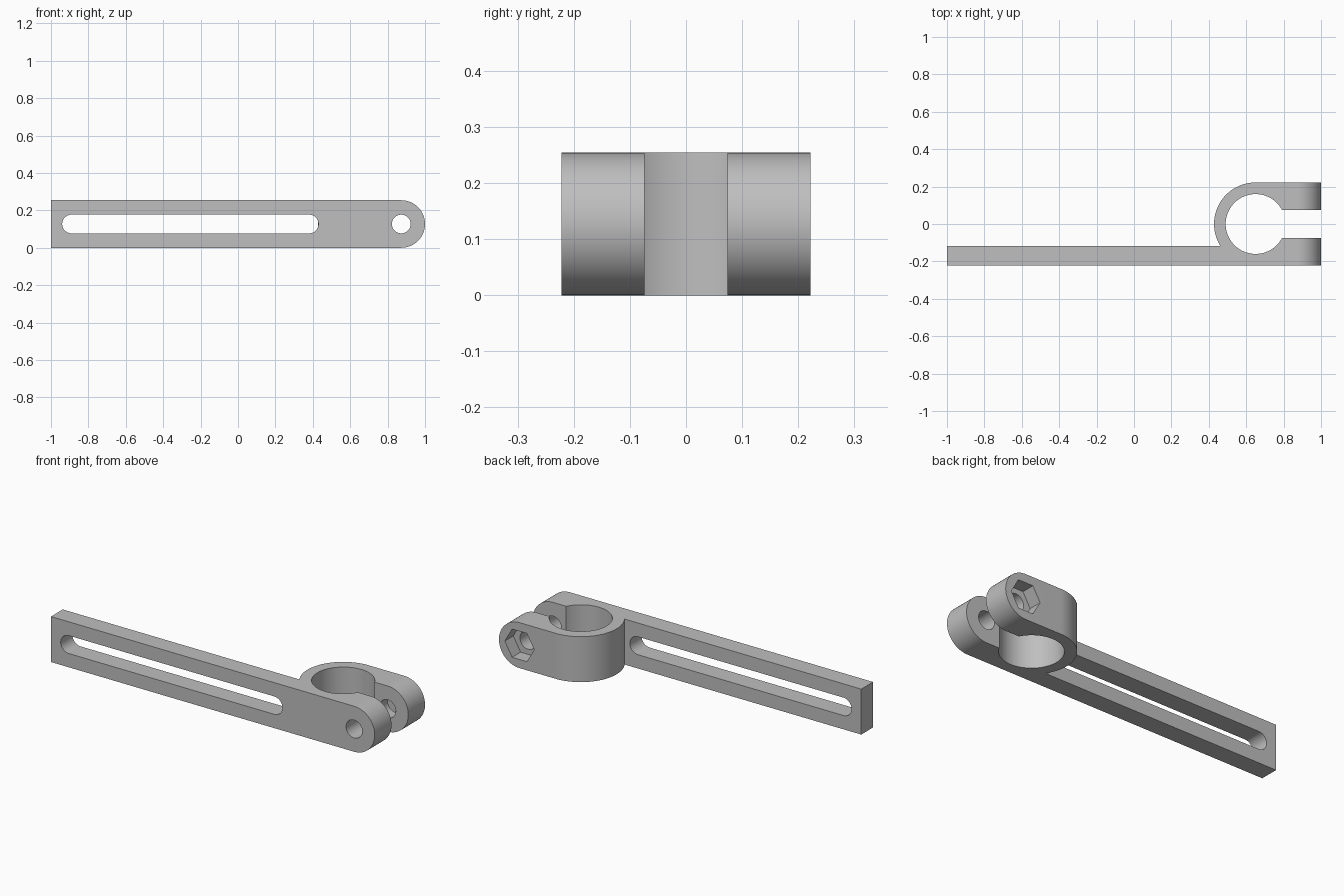
import bpy, bmesh
from math import sin, cos, radians, degrees, asin, sqrt
from mathutils import Vector

HALF = 0.222            # half depth, also the outer ring radius
BORE = 0.16             # inner ring radius
GAP = 0.074             # half width of the clamp split
BAR_BACK = -0.118       # rear face of the bar
RING_X = 0.65
HEIGHT = 0.254
MID = HEIGHT / 2
BOLT_X = 1 - MID

old = bpy.data.objects.get("Cube")
if old:
    bpy.data.objects.remove(old, do_unlink=True)


def arc(cx, cy, r, start, end, steps):
    """Points on an arc, angles in degrees."""
    angles = [radians(start + (end - start) * i / steps) for i in range(steps + 1)]
    return [(cx + r * cos(a), cy + r * sin(a)) for a in angles]


def prism(name, outline, low, high, along_y=False):
    """Extrude a closed outline along z, or along y for an x-z outline."""
    bm = bmesh.new()
    place = (lambda u, v: (u, low, v)) if along_y else (lambda u, v: (u, v, low))
    face = bm.faces.new([bm.verts.new(place(u, v)) for u, v in outline])
    depth = high - low
    shift = Vector((0, depth, 0)) if along_y else Vector((0, 0, depth))
    ext = bmesh.ops.extrude_face_region(bm, geom=[face], use_keep_orig=True)
    bmesh.ops.translate(bm, vec=shift,
                        verts=[g for g in ext["geom"] if isinstance(g, bmesh.types.BMVert)])
    bmesh.ops.recalc_face_normals(bm, faces=bm.faces)
    mesh = bpy.data.meshes.new(name)
    bm.to_mesh(mesh)
    bm.free()
    obj = bpy.data.objects.new(name, mesh)
    bpy.context.collection.objects.link(obj)
    return obj


# Bar and split ring as one plan outline
split = degrees(asin(GAP / BORE))
join = degrees(asin(-BAR_BACK / HALF))
plan = [(-1, -HALF), (RING_X, -HALF), (1, -HALF), (1, -GAP)]
plan += arc(RING_X, 0, BORE, 360 - split, split, 72)
plan += [(1, GAP), (1, HALF)]
plan += arc(RING_X, 0, HALF, 90, 180 + join, 40)
plan += [(-1, BAR_BACK)]
clamp = prism("clamp_arm", plan, 0, HEIGHT)

# Cutters: rounded ear ends, long slot, bolt hole, nut pocket
ear_end = arc(BOLT_X, MID, MID, 90, -90, 48)
ear_end += [(BOLT_X, -0.1), (1.1, -0.1), (1.1, 0.4), (BOLT_X, 0.4)]
slot = arc(0.38, MID, 0.05, -90, 90, 24) + arc(-0.89, MID, 0.05, 90, 270, 24)
cutters = [
    prism("ear_end_cutter", ear_end, -0.3, 0.3, True),
    prism("slot_cutter", slot, -0.3, -0.1, True),
    prism("bolt_hole_cutter", arc(BOLT_X, MID, 0.05, 0, 360, 48)[:-1], -0.3, 0.3, True),
    prism("nut_pocket_cutter", arc(BOLT_X, MID, 0.091, 0, 360, 6)[:-1], 0.147, 0.3, True),
]
for cutter in cutters:
    cutter.hide_render = True
    mod = clamp.modifiers.new(cutter.name, 'BOOLEAN')
    mod.operation = 'DIFFERENCE'
    mod.solver = 'EXACT'
    mod.object = cutter

# Bake the cuts and drop the cutters
bpy.context.view_layer.update()
graph = bpy.context.evaluated_depsgraph_get()
baked = bpy.data.meshes.new_from_object(clamp.evaluated_get(graph))
clamp.modifiers.clear()
clamp.data = baked
baked.name = "clamp_arm"
for cutter in cutters:
    bpy.data.objects.remove(cutter, do_unlink=True)

# Plain grey material
grey = bpy.data.materials.new("plain_grey")
grey.use_nodes = True
colour = (0.52, 0.52, 0.52, 1)
grey.diffuse_color = colour
grey.node_tree.nodes["Principled BSDF"].inputs["Base Color"].default_value = colour
baked.materials.clear()
baked.materials.append(grey)

# Smooth curves, crisp edges
bpy.ops.object.select_all(action='DESELECT')
clamp.select_set(True)
bpy.context.view_layer.objects.active = clamp
bpy.ops.object.shade_smooth_by_angle(angle=radians(30))
